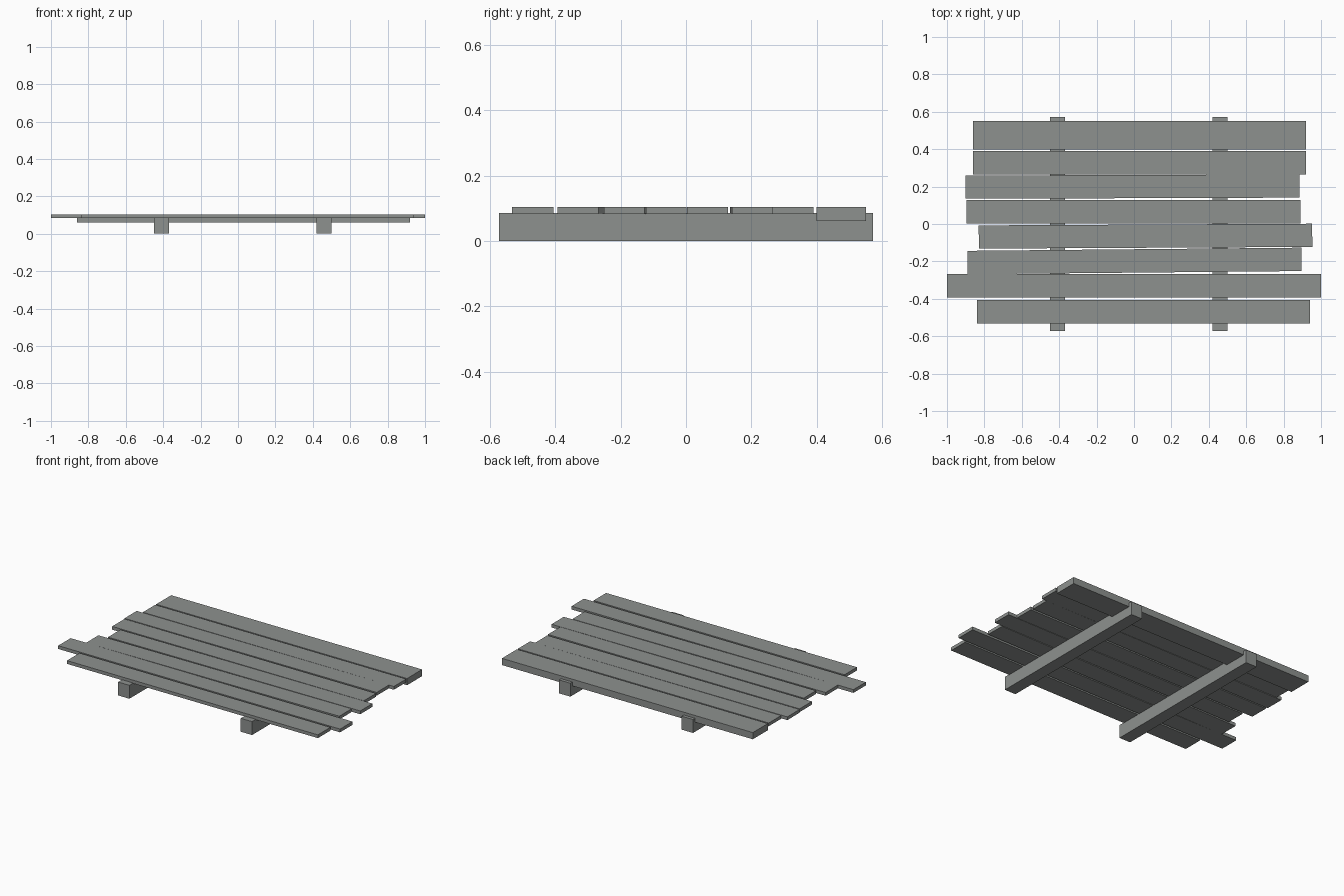
import bpy
import math

cube = bpy.data.objects.get("Cube")
if cube:
    bpy.data.objects.remove(cube, do_unlink=True)

# Weathered grey wood
wood = bpy.data.materials.new("grey_wood")
wood.use_nodes = True
colour = (0.27, 0.285, 0.275, 1)
wood.diffuse_color = colour
wood.node_tree.nodes["Principled BSDF"].inputs["Base Color"].default_value = colour


def board(name, x0, x1, y0, y1, z0, z1, rise=0.0):
    """Box between limits; rise is the y gain from left end to right end."""
    bpy.ops.mesh.primitive_cube_add(
        size=1, location=((x0 + x1) / 2, (y0 + y1) / 2, (z0 + z1) / 2))
    obj = bpy.context.object
    obj.name = name
    obj.scale = (x1 - x0, y1 - y0, z1 - z0)
    obj.rotation_euler.z = math.atan2(rise, x1 - x0)
    obj.data.materials.append(wood)
    return obj


# Support beams
board("right_beam", -0.45, -0.37, -0.572, 0.572, 0, 0.086)
board("left_beam", 0.42, 0.5, -0.572, 0.572, 0, 0.086)

# Deck planks from front to back: x range, y range, underside, skew
TOP, UNDER = 0.104, 0.083
planks = [
    (-0.84, 0.94, -0.533, -0.406, UNDER, 0),
    (-1.0, 1.0, -0.394, -0.268, UNDER, 0),
    (-0.89, 0.895, -0.26, -0.135, UNDER, 0.017),
    (-0.83, 0.953, -0.127, -0.003, UNDER, 0.009),
    (-0.895, 0.89, 0.003, 0.128, UNDER, 0),
    (-0.9, 0.885, 0.138, 0.262, UNDER, 0.006),
    (-0.86, 0.92, 0.265, 0.39, UNDER, 0),
    (-0.86, 0.92, 0.399, 0.551, 0.061, 0),
]
for i, (x0, x1, y0, y1, under, rise) in enumerate(planks, 1):
    board(f"deck_plank_{i}", x0, x1, y0, y1, under, TOP, rise)
